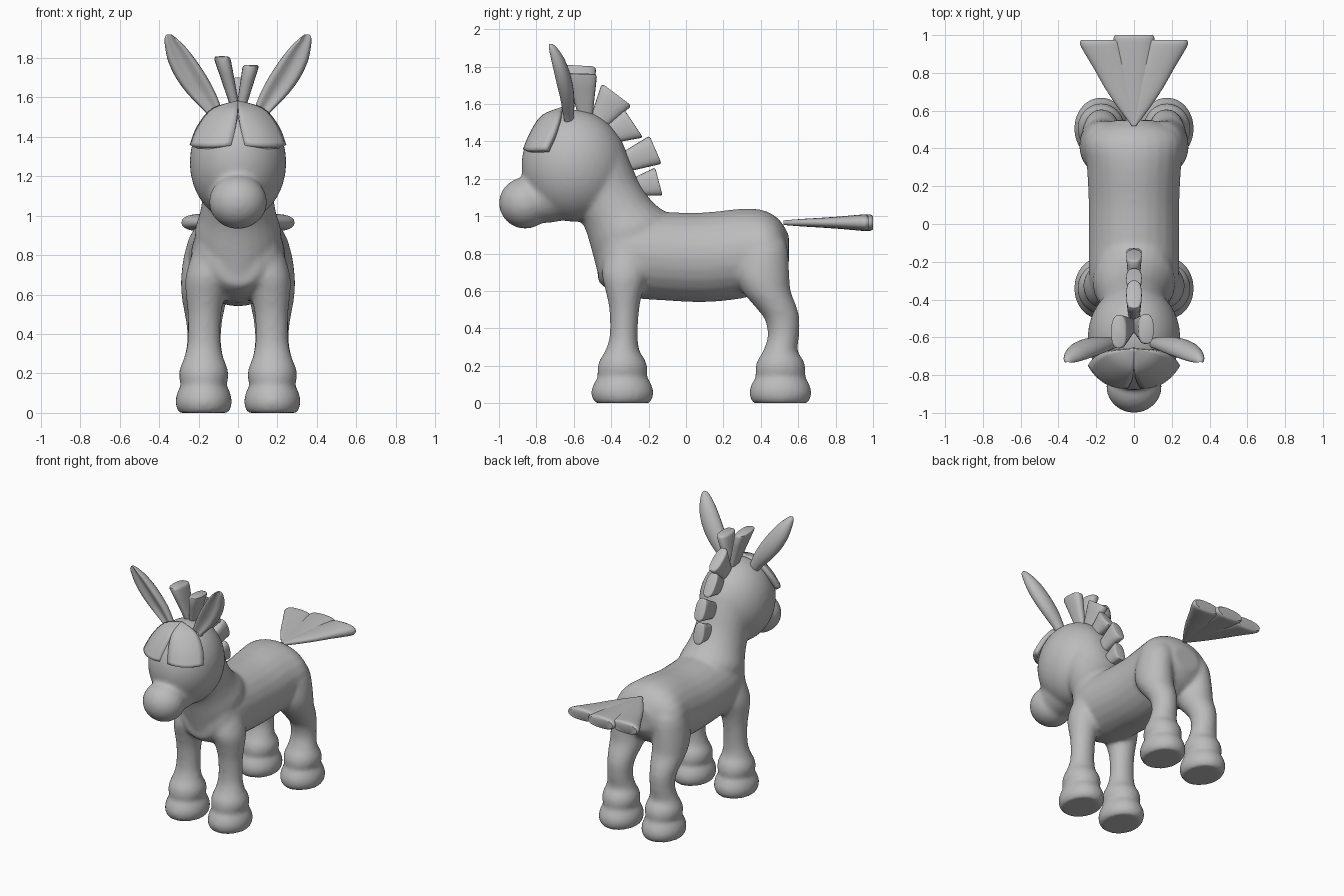
import bpy, bmesh, math
from mathutils import Vector

if "Cube" in bpy.data.objects:
    bpy.data.objects.remove(bpy.data.objects["Cube"])

grey = bpy.data.materials.new("soft grey")
grey.diffuse_color = (0.5, 0.5, 0.5, 1)
grey.use_nodes = True
grey.node_tree.nodes["Principled BSDF"].inputs["Base Color"].default_value = grey.diffuse_color


def finish(name, bm, angle=40):
    bmesh.ops.recalc_face_normals(bm, faces=bm.faces)
    me = bpy.data.meshes.new(name)
    bm.to_mesh(me)
    bm.free()
    me.materials.append(grey)
    ob = bpy.data.objects.new(name, me)
    bpy.context.collection.objects.link(ob)
    bpy.ops.object.select_all(action='DESELECT')
    ob.select_set(True)
    bpy.context.view_layer.objects.active = ob
    bpy.ops.object.shade_smooth_by_angle(angle=math.radians(angle))
    return ob


def smooth_rows(rows, sub):
    """Catmull-Rom interpolation between rows of numbers."""
    if sub < 2:
        return rows
    out = []
    for i in range(len(rows) - 1):
        p0, p1, p2, p3 = (rows[min(max(k, 0), len(rows) - 1)] for k in range(i - 1, i + 3))
        for s in range(sub):
            t = s / sub
            out.append([0.5 * (2 * b + (c - a) * t + (2 * a - 5 * b + 4 * c - d) * t * t
                               + (3 * b - a - 3 * c + d) * t ** 3)
                        for a, b, c, d in zip(p0, p1, p2, p3)])
    return out + [rows[-1]]


def loft(bm, rows, sub=3, seg=24, side=1, dish=0.0, power=1.0):
    """Skin oval sections; row = (y0, z0, y1, z1, centre x, half width)."""
    loops = []
    for y0, z0, y1, z1, x, hx in smooth_rows(rows, sub):
        ring = []
        for k in range(seg):
            a = math.tau * k / seg
            c, s = math.cos(a), math.sin(a)
            c, s = (math.copysign(abs(w) ** power, w) for w in (c, s))
            if s < 0:
                s *= 1 - dish * s ** 4
            t = 0.5 + 0.5 * s
            ring.append(bm.verts.new((side * (x + hx * c), y0 + (y1 - y0) * t, z0 + (z1 - z0) * t)))
        loops.append(ring)
    for r, q in zip(loops, loops[1:]):
        for k in range(seg):
            n = (k + 1) % seg
            bm.faces.new((r[k], r[n], q[n], q[k]))
    bm.faces.new(loops[0][::-1])
    bm.faces.new(loops[-1])


def ball(bm, centre, radii):
    made = bmesh.ops.create_uvsphere(bm, u_segments=40, v_segments=24, radius=1)
    for v in made["verts"]:
        v.co = Vector(c + r * p for c, r, p in zip(centre, radii, v.co))


def flat(z, y0, y1, x, hx):
    return (y0, z, y1, z, x, hx)


# Trunk, neck, head and legs, fused into one skin
bm = bmesh.new()
trunk = [(-.47, .75, .10, .10), (-.42, .80, .19, .19), (-.30, .80, .235, .235), (-.1, .785, .24, .237),
         (.1, .78, .24, .24), (.3, .80, .25, .24), (.42, .815, .265, .215), (.5, .82, .22, .16),
         (.55, .82, .10, .08)]
loft(bm, [(y, z - h, y, z + h, 0, w) for y, z, w, h in trunk])
loft(bm, [(-.47, .68, -.02, .98, 0, .20), (-.50, .80, -.12, 1.03, 0, .22), (-.535, .92, -.19, 1.09, 0, .195),
          (-.58, 1.02, -.255, 1.19, 0, .18), (-.62, 1.15, -.305, 1.31, 0, .18),
          (-.65, 1.28, -.36, 1.43, 0, .18), (-.65, 1.4, -.46, 1.51, 0, .15)])
ball(bm, (0, -.6, 1.27), (.245, .28, .30))
loft(bm, [(-.60, .99, -.60, 1.35, 0, .17), (-.72, .965, -.72, 1.30, 0, .16), (-.86, .96, -.86, 1.19, 0, .12)])
ball(bm, (0, -.86, 1.07), (.147, .14, .137))
foot = [(0, .145, .125), (.03, .163, .14), (.07, .166, .143), (.115, .148, .130), (.14, .132, .117),
        (.17, .135, .124), (.20, .132, .126), (.235, .12, .118), (.28, .092, .100)]
for side in (-1, 1):
    loft(bm, [flat(z, -.34 - h, -.34 + h, .174, w) for z, h, w in foot]
         + [flat(.36, -.408, -.258, .172, .084), flat(.5, -.41, -.25, .17, .085),
            flat(.6, -.43, -.23, .165, .10), flat(.7, -.45, -.20, .155, .11),
            flat(.85, -.42, -.20, .12, .10)], side=side)
    loft(bm, [flat(z, .505 - h, .505 + h, .174, w) for z, h, w in foot]
         + [flat(.36, .437, .605, .172, .086), flat(.45, .42, .607, .172, .09),
            flat(.52, .365, .59, .172, .103), flat(.6, .30, .56, .17, .117),
            flat(.7, .265, .552, .17, .118), flat(.85, .29, .54, .15, .11),
            flat(.95, .34, .48, .12, .06)], side=side)
body = finish("body", bm, 180)
remesh = body.modifiers.new("fuse", 'REMESH')
remesh.mode = 'VOXEL'
remesh.voxel_size = 0.014
remesh.use_smooth_shade = True
soften = body.modifiers.new("soften", 'SMOOTH')
soften.factor = 0.5
soften.iterations = 9

# Leaf-shaped ears with a dished front
for side in (-1, 1):
    bm = bmesh.new()
    loft(bm, [flat(1.48, -.655, -.605, .105, .025), flat(1.53, -.67, -.60, .125, .045),
              flat(1.62, -.69, -.597, .185, .072), flat(1.70, -.712, -.605, .235, .080),
              flat(1.78, -.73, -.625, .28, .073), flat(1.85, -.742, -.655, .315, .054),
              flat(1.90, -.745, -.69, .342, .030), flat(1.92, -.738, -.712, .350, .012)],
         sub=4, side=side, dish=.75)
    finish("ear", bm, 60)


# Flared mane tufts: base edge to outer edge, with a rounded end
def tuft(base, end, x0, x1, w0, w1):
    rows = [[*(b + (e - b) * t for b, e in zip(base, end)), x0 + (x1 - x0) * t, w0 + (w1 - w0) * t]
            for t in (-.3, 0, .33, .66, .93)]
    mid = [(end[0] + end[2]) / 2, (end[1] + end[3]) / 2] * 2
    for t, s in ((.98, .93), (1, .8)):
        y_z = [b + (e - b) * t for b, e in zip(base, end)]
        rows.append([*(m + (v - m) * s for v, m in zip(y_z, mid)), x0 + (x1 - x0) * t, w1 * s])
    bm = bmesh.new()
    loft(bm, rows, sub=1, seg=20, power=.75)
    finish("mane_tuft", bm, 50)


tuft((-.575, 1.54, -.50, 1.54), (-.665, 1.81, -.48, 1.80), -.012, -.082, .022, .043)
tuft((-.575, 1.53, -.50, 1.53), (-.64, 1.765, -.475, 1.76), .012, .066, .022, .042)
for base, end in (((-.51, 1.53, -.43, 1.47), (-.45, 1.71, -.29, 1.59)),
                  ((-.41, 1.50, -.34, 1.40), (-.33, 1.57, -.23, 1.42)),
                  ((-.31, 1.36, -.26, 1.25), (-.195, 1.43, -.13, 1.28)),
                  ((-.27, 1.21, -.22, 1.11), (-.165, 1.26, -.125, 1.11))):
    tuft(base, end, 0, 0, .032, .042)

# Forelock: two curved flaps parted in the middle
inner = [(0, -.66, 1.585), (.002, -.77, 1.54), (.012, -.83, 1.455), (.035, -.872, 1.36)]
middle = [(0, -.66, 1.585), (.075, -.735, 1.545), (.125, -.80, 1.455), (.155, -.845, 1.355)]
outer = [(0, -.66, 1.585), (.13, -.675, 1.545), (.208, -.705, 1.455), (.245, -.75, 1.36)]
for side in (-1, 1):
    bm = bmesh.new()
    grid = []
    for a, m, b in zip(*(smooth_rows(e, 4) for e in (inner, middle, outer))):
        row = []
        for k in range(9):
            t = k / 8
            row.append(bm.verts.new([(p * (1 - t) * (1 - 2 * t) + q * 4 * t * (1 - t) + r * t * (2 * t - 1))
                                     * (side if i == 0 else 1) for i, (p, q, r) in enumerate(zip(a, m, b))]))
        grid.append(row)
    for r, q in zip(grid, grid[1:]):
        for k in range(8):
            bm.faces.new((r[k], r[k + 1], q[k + 1], q[k]))
    bmesh.ops.remove_doubles(bm, verts=bm.verts, dist=1e-4)
    bmesh.ops.recalc_face_normals(bm, faces=bm.faces)
    if sum(f.normal.y for f in bm.faces) > 0:
        bmesh.ops.reverse_faces(bm, faces=bm.faces)
    flap = finish("forelock", bm)
    thick = flap.modifiers.new("thickness", 'SOLIDIFY')
    thick.thickness = 0.035
    thick.offset = -1

# Fan tail of three overlapping lobes
for x, end in ((-.18, .975), (0, 1.0), (.18, .975)):
    bm = bmesh.new()
    rows = [(.52, .0, .012, .012), (.62, .22, .048, .02), (.72, .44, .075, .026), (.82, .66, .092, .033),
            (end - .04, .95, .108, .043), (end - .012, .99, .107, .043), (end, 1.0, .10, .034)]
    loft(bm, [(y, .965 - h, y, .965 + h, x * t, w) for y, t, w, h in rows], sub=2, power=.85)
    finish("tail_lobe", bm, 45)
